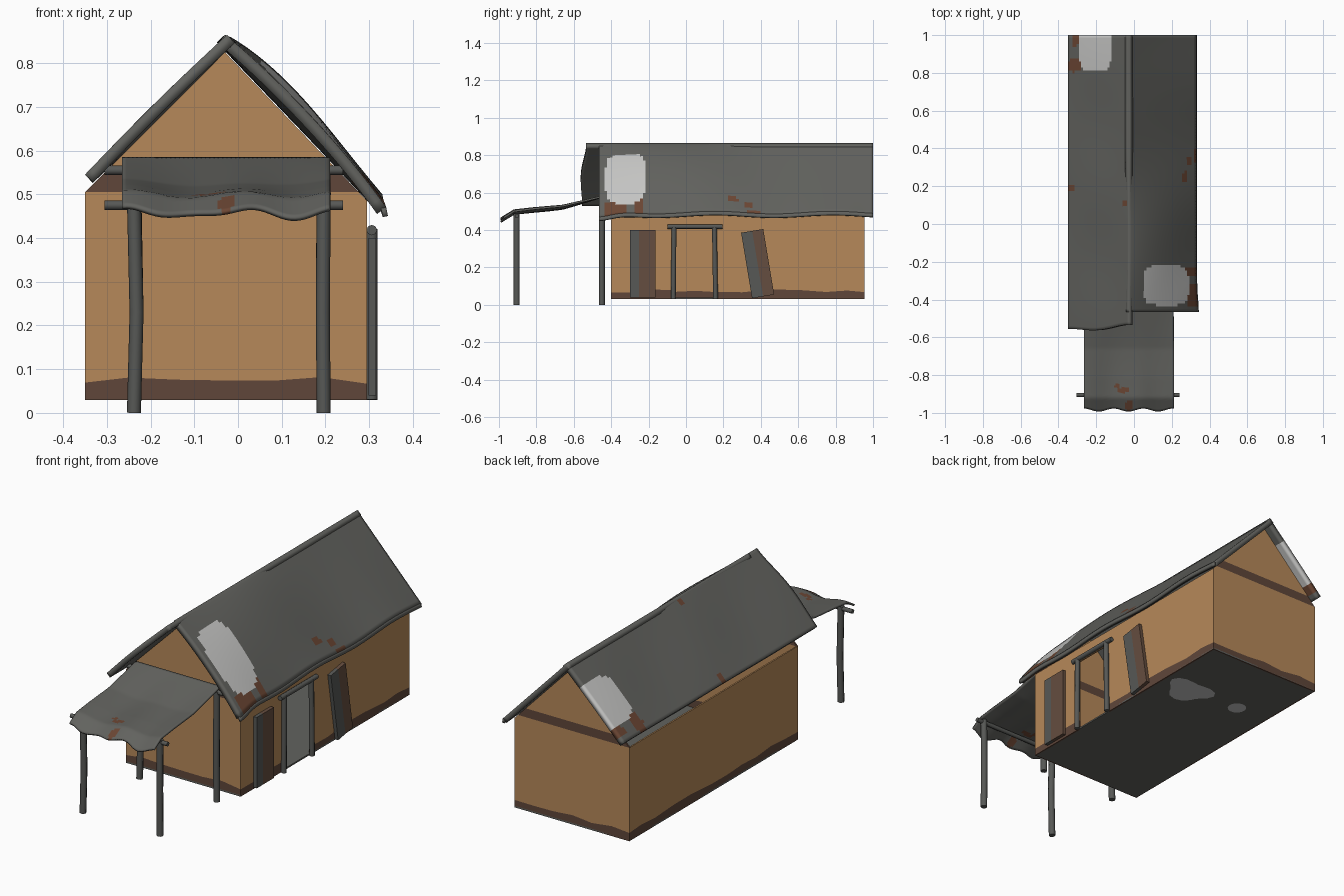
import bpy, bmesh, math, random
from mathutils import Vector

if "Cube" in bpy.data.objects:
    bpy.data.objects.remove(bpy.data.objects["Cube"])

random.seed(4)


def material(name, rgb):
    m = bpy.data.materials.new(name)
    m.diffuse_color = (*rgb, 1)
    m.use_nodes = True
    m.node_tree.nodes["Principled BSDF"].inputs["Base Color"].default_value = m.diffuse_color
    return m


CLOTH = material("grey cloth", (0.122, 0.123, 0.113))
PATCH = material("pale patch", (0.57, 0.57, 0.56))
RUST = material("rust stain", (0.15, 0.062, 0.034))
CLAY = material("orange clay", (0.47, 0.25, 0.10))
MUD = material("brown mud", (0.115, 0.062, 0.042))
POLE = material("dark pole", (0.095, 0.098, 0.092))
BOARD = material("board brown", (0.13, 0.075, 0.05))


def add_object(name, bm, mats, thickness=0.0, smooth=True):
    mesh = bpy.data.meshes.new(name)
    bm.to_mesh(mesh)
    bm.free()
    ob = bpy.data.objects.new(name, mesh)
    bpy.context.collection.objects.link(ob)
    for m in mats:
        mesh.materials.append(m)
    if thickness:
        s = ob.modifiers.new("thickness", 'SOLIDIFY')
        s.thickness, s.offset = thickness, -1
    if smooth:
        bpy.ops.object.select_all(action='DESELECT')
        ob.select_set(True)
        bpy.context.view_layer.objects.active = ob
        bpy.ops.object.shade_smooth_by_angle(angle=math.radians(35))
    return ob


def inside(p, spots, power):
    return any(abs((p.x - x) / rx) ** power + abs((p.y - y) / ry) ** power < 1
               for x, y, rx, ry in spots)


def sheet(name, shape, nu, nv, thickness, patches=(), stains=()):
    """Cloth grid from shape(u, v), stained by elliptical spots seen from above."""
    bm = bmesh.new()
    g = [[bm.verts.new(shape(i / nu, j / nv)) for j in range(nv + 1)] for i in range(nu + 1)]
    for i in range(nu):
        for j in range(nv):
            f = bm.faces.new((g[i][j], g[i + 1][j], g[i + 1][j + 1], g[i][j + 1]))
            c = f.calc_center_median()
            f.material_index = 1 if inside(c, patches, 4) else 2 if inside(c, stains, 2) else 0
    return add_object(name, bm, (CLOTH, PATCH, RUST), thickness)


def pole(name, points, radius):
    cu = bpy.data.curves.new(name, 'CURVE')
    cu.dimensions = '3D'
    cu.bevel_depth, cu.bevel_resolution, cu.use_fill_caps = radius, 2, True
    sp = cu.splines.new('POLY')
    sp.points.add(len(points) - 1)
    for p, q in zip(sp.points, points):
        p.co = (*q, 1)
    cu.materials.append(POLE)
    ob = bpy.data.objects.new(name, cu)
    bpy.context.collection.objects.link(ob)


# --- Hollow clay walls with mud bands and an open doorway
Y0, Y1 = -0.40, 0.955
profile = [(-0.35, 0.03), (0.295, 0.03), (0.295, 0.485), (-0.03, 0.825), (-0.35, 0.505)]
bm = bmesh.new()
front = [bm.verts.new((x, Y0, z)) for x, z in profile]
back = [bm.verts.new((x, Y1, z)) for x, z in profile]
bm.faces.new(front)
bm.faces.new(back[::-1])
for a in (1, 4):
    b = (a + 1) % 5
    bm.faces.new((front[a], back[a], back[b], front[b]))
bmesh.ops.recalc_face_normals(bm, faces=bm.faces)


def cut(co, no):
    bmesh.ops.bisect_plane(bm, geom=bm.verts[:] + bm.edges[:] + bm.faces[:],
                           plane_co=co, plane_no=no)


for z in (0.075, 0.41, 0.505, 0.55):
    cut((0, 0, z), (0, 0, 1))
for y in (-0.3, -0.18, -0.065, 0.05, 0.16, 0.3, 0.45, 0.6, 0.75, 0.86):
    cut((0, y, 0), (0, 1, 0))
for x in (-0.25, -0.14, -0.03, 0.08, 0.19):
    cut((x, 0, 0), (1, 0, 0))
doorway, outside = [], Vector((-0.028, 0.28, 0.3))
for f in bm.faces:
    c = f.calc_center_median()
    gable = c.y < Y0 + 0.01 or c.y > Y1 - 0.01
    f.material_index = int(c.z < 0.075 or (gable and 0.505 < c.z < 0.55))
    if f.normal.dot(c - outside) < 0:
        f.normal_flip()
    if c.x > 0.29 and -0.065 < c.y < 0.16 and c.z < 0.41:
        doorway.append(f)
bmesh.ops.delete(bm, geom=doorway, context='FACES')
for v in bm.verts:
    if abs(v.co.z - 0.075) < 0.001:
        v.co.z += random.uniform(-0.01, 0.008)
add_object("clay_walls", bm, (CLAY, MUD), 0.008, smooth=False)


def box(name, size, loc, mats, tilt=0.0, split=None):
    """Box, optionally two-toned across y, tilted about x."""
    b = bmesh.new()
    bmesh.ops.create_cube(b, size=1)
    for v in b.verts:
        v.co = Vector(v.co[i] * size[i] for i in range(3))
    if split is not None:
        bmesh.ops.bisect_plane(b, geom=b.verts[:] + b.edges[:] + b.faces[:],
                               plane_co=(0, split, 0), plane_no=(0, 1, 0))
        for f in b.faces:
            f.material_index = int(f.calc_center_median().y > split)
    ob = add_object(name, b, mats, smooth=False)
    ob.location, ob.rotation_euler.x = loc, tilt


# --- Floor with pale patches underneath
box("floor", (0.645, 1.355, 0.008), (-0.0275, 0.2775, 0.034), (CLOTH,))


def blotch(name, x, y, rx, ry, wobble):
    b = bmesh.new()
    b.faces.new([b.verts.new((x + rx * math.cos(t) * (1 + wobble * math.sin(3 * t)),
                              y + ry * math.sin(t) * (1 + wobble * math.sin(3 * t)), 0.028))
                 for t in (-2 * math.pi * k / 20 for k in range(20))])
    add_object(name, b, (PATCH,), smooth=False)


blotch("floor_patch_large", 0.13, 0.57, 0.12, 0.09, 0.2)
blotch("floor_patch_small", -0.16, 0.59, 0.045, 0.045, 0.0)


# --- Roof: two cloth slopes meeting at the ridge
def left_slope(u, v):
    front_y = -0.555 - 0.022 * math.sin(u * 5) * u
    y = front_y + (1 - front_y) * v
    wave = 0.006 * math.sin(y * 9) * math.sin(math.pi * u)
    return (-0.35 + 0.325 * u, y, 0.545 + 0.32 * u + wave)


def right_slope(u, v):
    y = -0.465 + 1.465 * v
    bulge = 0.032 * math.exp(-((y + 0.1) / 0.35) ** 2) * math.sin(math.pi * u ** 0.8)
    droop = 0.03 * u ** 6 * math.exp(-((y + 0.47) / 0.1) ** 2)
    wave = 0.007 * u * math.sin(y * 10)
    return (-0.03 + 0.36 * u + bulge * 0.3 + droop * 0.3, y,
            0.865 - 0.36 * u + bulge - droop + wave - 0.012 * u)


sheet("roof_left", left_slope, 28, 100, 0.026,
      patches=[(-0.205, 0.93, 0.085, 0.12)],
      stains=[(-0.315, 0.84, 0.035, 0.035), (-0.31, 0.97, 0.02, 0.03),
              (-0.05, 0.11, 0.014, 0.02), (-0.33, 0.19, 0.02, 0.02)])
sheet("roof_right", right_slope, 28, 100, 0.026,
      patches=[(0.17, -0.325, 0.12, 0.105)],
      stains=[(0.31, -0.38, 0.035, 0.06), (0.31, -0.25, 0.04, 0.025),
              (0.27, 0.25, 0.012, 0.03), (0.29, 0.33, 0.014, 0.025),
              (0.325, 0.36, 0.014, 0.04)])


# Thin hanging hem along the right eave
def right_hem(u, v):
    x, y, z = right_slope(1, v)
    return (x + 0.004 * u, y, z - 0.02 * u)


sheet("roof_right_hem", right_hem, 2, 100, 0.012)


# --- Front canopy, sagging over its poles
def canopy(u, v):
    x = -0.265 + 0.475 * u
    y = -0.985 + 0.008 * math.cos(u * 19) * (1 - v) + 0.545 * v
    keys = [(-1.0, 0.452), (-0.92, 0.503), (-0.82, 0.516), (-0.66, 0.532), (-0.43, 0.588)]
    for (a, za), (b, zb) in zip(keys, keys[1:]):
        if y <= b:
            break
    z = za + (zb - za) * (y - a) / (b - a)
    ripple = 0.009 * math.sin(u * 12 + 1) * (1 - v) - 0.012 * math.sin(math.pi * u) * math.sin(math.pi * v)
    return (x, y, z + ripple)


sheet("front_canopy", canopy, 48, 48, 0.01,
      stains=[(-0.055, -0.88, 0.03, 0.014), (-0.025, -0.96, 0.022, 0.03),
              (-0.09, -0.86, 0.012, 0.012)])

# --- Canopy poles and crossbars
for y, top, tag in ((-0.905, 0.487, "front"), (-0.45, 0.56, "back")):
    for x, side, bend in ((-0.238, "left", 0.006), (0.196, "right", -0.002)):
        pole(f"{tag}_{side}_post", [(x, y, 0), (x + bend, y, 0.23), (x, y, top)], 0.016)
    z = 0.475 if tag == "front" else 0.555
    pole(f"{tag}_crossbar", [(-0.305, y, z), (0.24, y, z)], 0.011)

# --- Doorway frame on the right wall
for y, tag, lean in ((-0.068, "near", 0.004), (0.158, "far", -0.006)):
    pole(f"door_post_{tag}", [(0.306, y, 0.03), (0.306, y + lean, 0.42)], 0.013)
pole("door_lintel", [(0.306, -0.1, 0.418), (0.306, 0.195, 0.418)], 0.012)

# --- Two boards leaning on the right wall
box("upright_board", (0.018, 0.137, 0.36), (0.307, -0.232, 0.22), (POLE, BOARD), 0, -0.02)
box("tilted_board", (0.018, 0.12, 0.355), (0.307, 0.383, 0.22), (POLE, BOARD), math.radians(9.5), 0.0)
